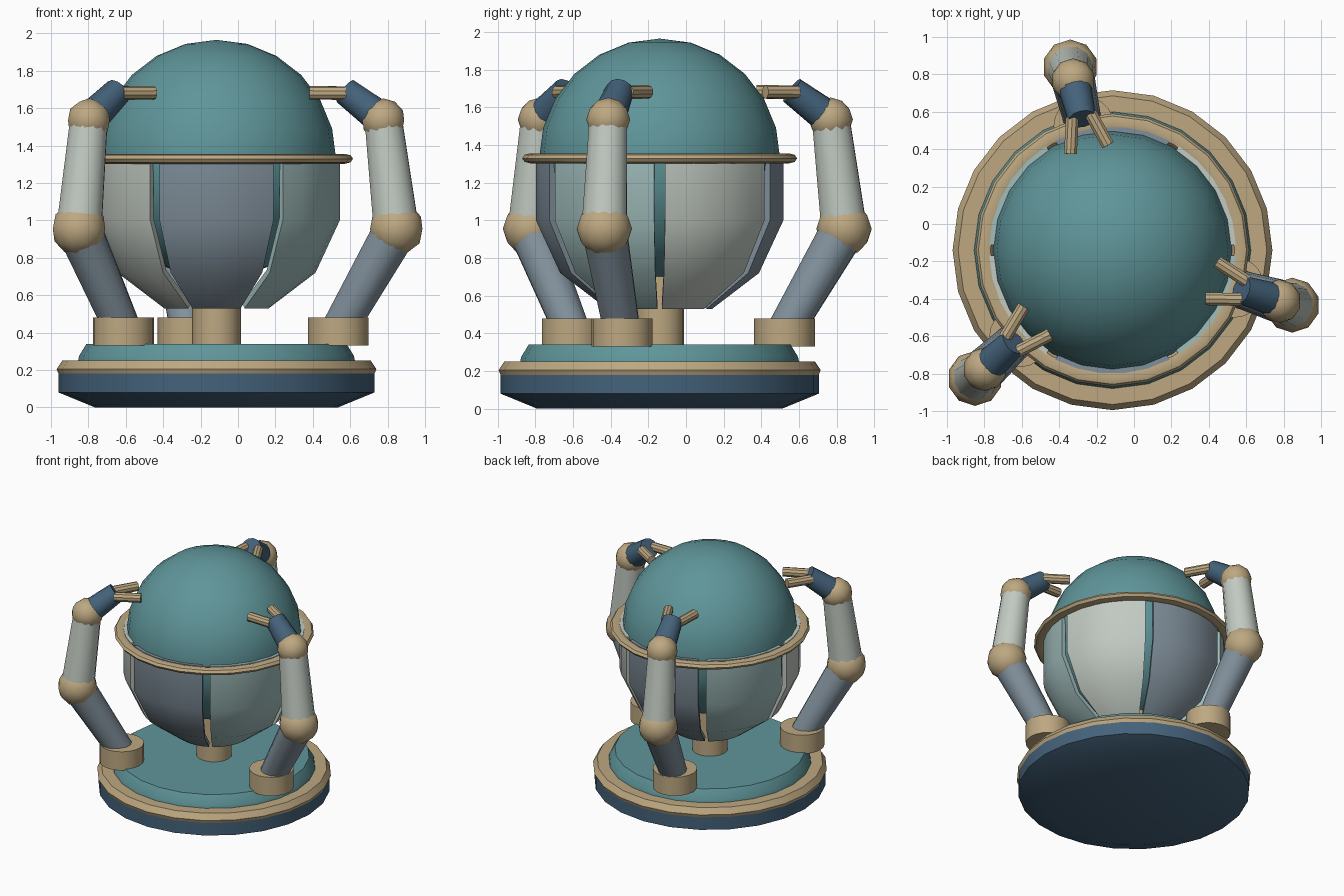
import bpy, bmesh, math
from mathutils import Vector

old = bpy.data.objects.get("Cube")
if old:
    bpy.data.objects.remove(old, do_unlink=True)

CENTRE = Vector((-0.115, -0.14, 0))


def material(name, r, g, b):
    m = bpy.data.materials.new(name)
    m.use_nodes = True
    m.diffuse_color = (r, g, b, 1)
    m.node_tree.nodes["Principled BSDF"].inputs["Base Color"].default_value = (r, g, b, 1)
    return m


TEAL = material("teal", 0.114, 0.30, 0.32)
NAVY = material("navy", 0.058, 0.122, 0.195)
TAN = material("tan", 0.51, 0.39, 0.22)
PALE = material("pale grey", 0.54, 0.59, 0.54)
SLATE = material("slate", 0.22, 0.28, 0.33)
MINT = material("mint", 0.35, 0.51, 0.50)


def finish(bm, name, mat, angle=35):
    """Turn a bmesh into a smooth shaded object with sharp edges kept."""
    bmesh.ops.recalc_face_normals(bm, faces=bm.faces)
    mesh = bpy.data.meshes.new(name)
    bm.to_mesh(mesh)
    bm.free()
    mesh.materials.append(mat)
    ob = bpy.data.objects.new(name, mesh)
    bpy.context.collection.objects.link(ob)
    bpy.ops.object.select_all(action="DESELECT")
    ob.select_set(True)
    bpy.context.view_layer.objects.active = ob
    bpy.ops.object.shade_smooth_by_angle(angle=math.radians(angle))
    return ob


def lathe(name, profile, mat, start=0, sweep=360, segments=24, caps=True, closed=False):
    """Sweep (radius, height) points about the main axis."""
    bm = bmesh.new()
    full = sweep == 360
    columns = []
    for i in range(segments if full else segments + 1):
        a = math.radians(start + sweep * i / segments)
        columns.append([bm.verts.new(CENTRE + Vector((r * math.cos(a), r * math.sin(a), z)))
                        for r, z in profile])
    rows = len(profile)
    for i in range(segments):
        a, b = columns[i], columns[(i + 1) % len(columns)]
        for j in range(rows if closed else rows - 1):
            k = (j + 1) % rows
            bm.faces.new((a[j], b[j], b[k], a[k]))
    if full and caps and not closed:
        bm.faces.new([c[0] for c in columns])
        bm.faces.new([c[-1] for c in columns])
    if closed and not full:
        bm.faces.new(columns[0])
        bm.faces.new(columns[-1])
    return finish(bm, name, mat)


def tube(name, p, q, r1, r2, mat, sides=12):
    """Tapered cylinder from p to q."""
    p, q = Vector(p), Vector(q)
    bm = bmesh.new()
    bmesh.ops.create_cone(bm, cap_ends=True, segments=sides, radius1=r1, radius2=r2,
                          depth=(q - p).length)
    turn = (q - p).to_track_quat("Z", "Y").to_matrix().to_4x4()
    bm.transform(turn)
    bmesh.ops.translate(bm, verts=bm.verts, vec=(p + q) / 2)
    return finish(bm, name, mat)


def ball(name, p, r, mat):
    bm = bmesh.new()
    bmesh.ops.create_icosphere(bm, subdivisions=2, radius=r)
    bmesh.ops.translate(bm, verts=bm.verts, vec=p)
    return finish(bm, name, mat, 60)


# Stepped round base
lathe("base_tray", [(0.65, 0), (0.845, 0.08), (0.845, 0.185)], NAVY)
lathe("base_rim", [(0.8, 0.18), (0.845, 0.18), (0.855, 0.205), (0.825, 0.25), (0.72, 0.25)], TAN)
lathe("base_deck", [(0.74, 0.25), (0.735, 0.275), (0.695, 0.34)], TEAL)
lathe("centre_post", [(0.13, 0.33), (0.13, 0.72)], TAN, segments=16)

# Central globe
bm = bmesh.new()
bmesh.ops.create_uvsphere(bm, u_segments=24, v_segments=12, radius=0.64)
bmesh.ops.translate(bm, verts=bm.verts, vec=CENTRE + Vector((0, 0, 1.325)))
finish(bm, "globe", TEAL, 60)

# Ring around the globe
ring = [(0.685 + 0.045 * math.cos(math.tau * i / 8), 1.329 + 0.027 * math.sin(math.tau * i / 8))
        for i in range(8)]
lathe("globe_ring", ring, TAN, closed=True)

# Six cup panels with gaps between them
outer = [(0.66, 1.355), (0.66, 1.0), (0.53, 0.72), (0.28, 0.53)]
inner = [(0.255, 0.555), (0.50, 0.735), (0.625, 1.01), (0.625, 1.355)]
for i in range(6):
    lathe(f"cup_panel_{i + 1}", outer + inner, (PALE, SLATE, MINT)[i % 3],
          start=60 * i + 2.5, sweep=55, segments=5, closed=True)

# Three jointed arms
for n, degrees in enumerate((-17, 103, 223), 1):
    a = math.radians(degrees)
    out = Vector((math.cos(a), math.sin(a), 0))
    side = Vector((-math.sin(a), math.cos(a), 0))

    def at(r, z, s=0):
        return CENTRE + out * r + side * s + Vector((0, 0, z))

    foot, elbow, wrist, hand = at(0.68, 0.41), at(1.005, 0.955), at(0.933, 1.535), at(0.72, 1.69)
    tube(f"arm_{n}_foot", at(0.68, 0.33), at(0.68, 0.48), 0.162, 0.162, TAN, 20)
    tube(f"arm_{n}_lower", foot, elbow, 0.098, 0.122, SLATE)
    ball(f"arm_{n}_elbow", elbow, 0.147, TAN)
    tube(f"arm_{n}_upper", elbow, wrist, 0.124, 0.103, PALE)
    ball(f"arm_{n}_wrist", wrist, 0.117, TAN)
    tube(f"arm_{n}_hand", wrist, hand, 0.092, 0.075, NAVY)
    for label, s in (("left", 1), ("right", -1)):
        tube(f"arm_{n}_{label}_finger", at(0.74, 1.68, 0.05 * s), at(0.552, 1.682, 0.103 * s),
             0.036, 0.036, TAN, 10)
